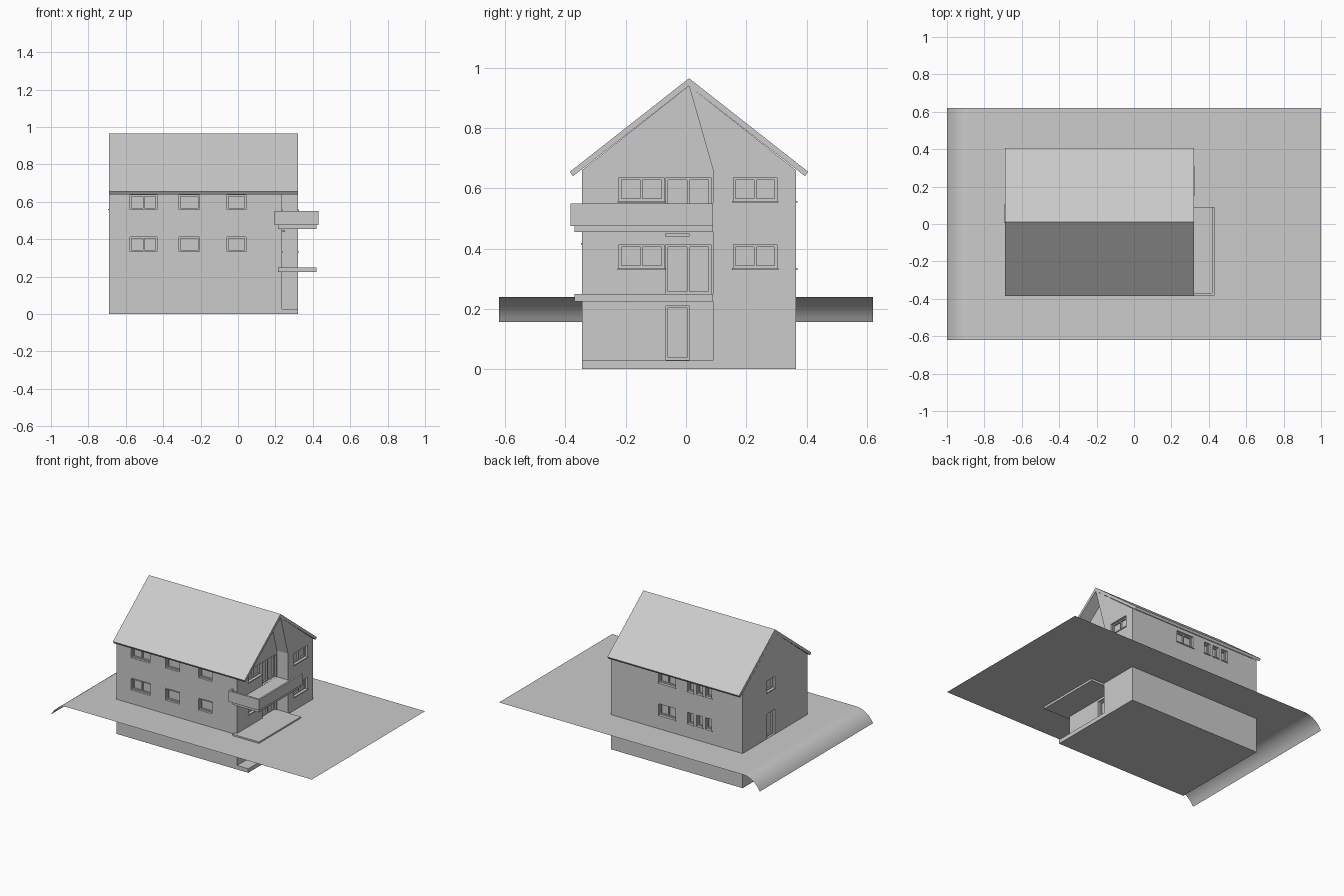
import bpy, bmesh
from math import cos, sin, pi

old = bpy.data.objects.get("Cube")
if old:
    bpy.data.objects.remove(old, do_unlink=True)

grey = bpy.data.materials.new("plain_grey")
grey.use_nodes = True
grey.diffuse_color = (0.6, 0.6, 0.6, 1)
grey.node_tree.nodes["Principled BSDF"].inputs["Base Color"].default_value = (0.6, 0.6, 0.6, 1)


def finish(name, bm):
    bmesh.ops.recalc_face_normals(bm, faces=bm.faces)
    mesh = bpy.data.meshes.new(name)
    bm.to_mesh(mesh)
    bm.free()
    mesh.materials.append(grey)
    obj = bpy.data.objects.new(name, mesh)
    bpy.context.collection.objects.link(obj)
    return obj


def add_box(bm, a, b):
    verts = bmesh.ops.create_cube(bm, size=1)["verts"]
    for v in verts:
        for i in range(3):
            v.co[i] = (a[i] + b[i]) / 2 + v.co[i] * (b[i] - a[i])


def boxes(name, pairs):
    bm = bmesh.new()
    for a, b in pairs:
        add_box(bm, a, b)
    return finish(name, bm)


def extrude_x(name, profile, x0, x1):
    bm = bmesh.new()
    face = bm.faces.new([bm.verts.new((x0, y, z)) for y, z in profile])
    new = bmesh.ops.extrude_face_region(bm, geom=[face])["geom"]
    bmesh.ops.translate(bm, vec=(x1 - x0, 0, 0),
                        verts=[g for g in new if isinstance(g, bmesh.types.BMVert)])
    return finish(name, bm)


# Main dimensions
LEFT, RIGHT, RECESS = -0.69, 0.32, 0.235
FRONT, BACK, CORNER = -0.345, 0.365, 0.09
EAVE, RIDGE_Y, RIDGE = 0.66, 0.01, 0.94

# House body, and the end bay beside the open corner
main_body = extrude_x("main_walls", [(FRONT, 0), (BACK, 0), (BACK, EAVE),
                                     (RIDGE_Y, RIDGE), (FRONT, EAVE)], LEFT, RECESS)
end_bay = extrude_x("end_bay_walls", [(CORNER, 0), (BACK, 0), (BACK, EAVE),
                                      (RIDGE_Y, RIDGE), (CORNER, EAVE)], RECESS, RIGHT)
boxes("cellar_floor", [((RECESS, FRONT, 0), (RIGHT, CORNER, 0.028))])

# Roof with overhanging eaves
extrude_x("roof", [(-0.385, 0.655), (RIDGE_Y, 0.965), (0.405, 0.655),
                   (0.395, 0.64), (RIDGE_Y, RIDGE), (-0.375, 0.64)], LEFT, RIGHT)

# Walls map (along, outward, up) to world space
WALLS = {
    "front": lambda u, d, z: (u, FRONT - d, z),
    "back": lambda u, d, z: (u, BACK + d, z),
    "west": lambda u, d, z: (LEFT - d, u, z),
    "east": lambda u, d, z: (RIGHT + d, u, z),
    "recess": lambda u, d, z: (RECESS + d, u, z),
}
cuts, frames, ledges = [], [], []


def wall_box(store, wall, lo, hi):
    p, q = WALLS[wall](*lo), WALLS[wall](*hi)
    store.append((tuple(map(min, p, q)), tuple(map(max, p, q))))


def opening(wall, u0, u1, z0, z1, sashes=1, sill=True, lintel=False):
    t = 0.008
    wall_box(cuts, wall, (u0, -0.025, z0), (u1, 0.02, z1))
    for a, b in ((z0, z0 + t), (z1 - t, z1)):
        wall_box(frames, wall, (u0, -0.025, a), (u1, -0.015, b))
    for i in range(sashes + 1):
        u = u0 + (u1 - u0 - t) * i / sashes
        wall_box(frames, wall, (u, -0.025, z0 + t), (u + t, -0.015, z1 - t))
    if sill:
        wall_box(ledges, wall, (u0 - 0.005, -0.015, z0 - 0.006), (u1 + 0.005, 0.005, z0))
    if lintel:
        wall_box(ledges, wall, (u0 - 0.003, 0, z1), (u1 + 0.003, 0.004, z1 + 0.005))


# Windows and doors on both storeys
for z0, z1, floor in ((0.335, 0.413, 0.25), (0.558, 0.636, 0.478)):
    lower = z0 < 0.5
    for u0, u1, n in ((-0.578, -0.432, 2), (-0.315, -0.207, 1), (-0.06, 0.043, 1)):
        opening("front", u0, u1, z0, z1, n, sill=False, lintel=lower)
    opening("back", -0.175, -0.045, z0, z1, 2)
    for u in (-0.43, -0.36, -0.29):
        opening("back", u - 0.023, u + 0.023, z0, z1)
    opening("east", 0.157, 0.302, z0, z1, 2)
    opening("recess", -0.222, -0.073, z0, z1, 2)
    opening("recess", -0.067, 0.083, floor, z1, 2, sill=False)
opening("west", 0.01, 0.10, 0.242, 0.413, sill=False)
opening("west", 0.01, 0.10, 0.562, 0.64)
opening("recess", -0.067, 0.012, 0.03, 0.21, sill=False)

cutter = boxes("opening_cutter", cuts)
cutter.hide_render = True
for body in (main_body, end_bay):
    mod = body.modifiers.new("openings", "BOOLEAN")
    mod.object, mod.operation, mod.solver = cutter, "DIFFERENCE", "EXACT"
    bpy.context.view_layer.update()
    body.data = bpy.data.meshes.new_from_object(
        body.evaluated_get(bpy.context.evaluated_depsgraph_get()))
    body.modifiers.clear()
bpy.data.objects.remove(cutter, do_unlink=True)
boxes("window_and_door_frames", frames)
boxes("sills_and_lintels", ledges)

# Terrace, and balcony with wrapped parapet
boxes("terrace", [((0.215, -0.37, 0.225), (0.42, FRONT, 0.25)),
                  ((RECESS, FRONT, 0.225), (0.42, CORNER, 0.25))])
boxes("balcony_floor", [((0.215, -0.37, 0.455), (0.42, FRONT, 0.477)),
                        ((RECESS, FRONT, 0.455), (0.42, CORNER, 0.477))])
boxes("balcony_parapet", [((0.195, -0.383, 0.475), (0.43, -0.37, 0.55)),
                          ((0.418, -0.37, 0.475), (0.43, CORNER, 0.55)),
                          ((0.195, -0.37, 0.475), (0.207, FRONT, 0.55))])
boxes("balcony_door_lintel", [((RECESS, -0.07, 0.44), (0.25, 0.012, 0.45))])

# Thin ground sheet, rolling down at one end
bm = bmesh.new()
path = [(1, 0.24)]
for i in range(13):
    a = pi / 3 * i / 12
    path.append((-0.87 - 0.13 * sin(a) / sin(pi / 3), 0.24 - 0.166 * (1 - cos(a))))
rows = [[bm.verts.new((x, y, z)) for y in (-0.62, 0.62)] for x, z in path]
for a, b in zip(rows, rows[1:]):
    bm.faces.new((a[0], a[1], b[1], b[0]))
ground = finish("ground", bm)
if ground.data.polygons[0].normal.z < 0:
    ground.data.flip_normals()
for poly in ground.data.polygons:
    poly.use_smooth = True
